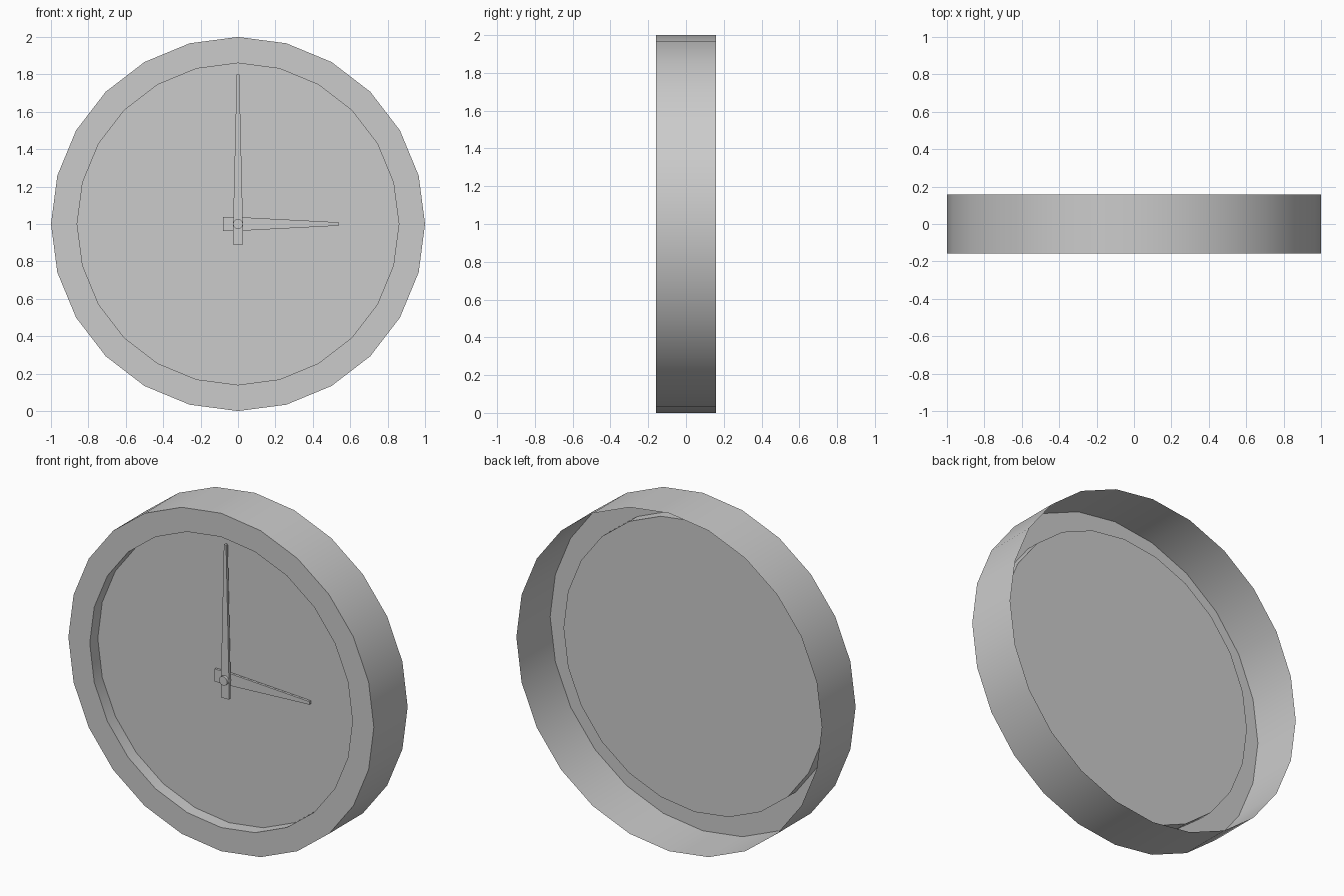
import bpy, bmesh
from math import sin, cos, tau

if "Cube" in bpy.data.objects:
    bpy.data.objects.remove(bpy.data.objects["Cube"])


def finish(name, bm):
    mesh = bpy.data.meshes.new(name)
    bm.to_mesh(mesh)
    bm.free()
    ob = bpy.data.objects.new(name, mesh)
    ob.location.z = 1
    bpy.context.collection.objects.link(ob)
    bpy.ops.object.select_all(action='DESELECT')
    ob.select_set(True)
    bpy.context.view_layer.objects.active = ob
    bpy.ops.object.shade_smooth_by_angle(angle=0.6)
    return ob


def lathe(name, profile, sides, cap=False):
    """Sweep (radius, y) points around the y axis; optionally cap the last ring."""
    bm = bmesh.new()
    rings = [[bm.verts.new((r * cos(tau * i / sides), y, r * sin(tau * i / sides)))
              for i in range(sides)] for r, y in profile]
    for a, b in zip(rings, rings[1:]):
        for i in range(sides):
            j = (i + 1) % sides
            bm.faces.new((a[i], b[i], b[j], a[j]))
    if cap:
        bm.faces.new(rings[-1])
    return finish(name, bm)


def hand(name, outline, y_front, y_back):
    """Flat extruded clock hand from an (x, z) outline."""
    bm = bmesh.new()
    face = bm.faces.new([bm.verts.new((x, y_front, z)) for x, z in outline])
    new = bmesh.ops.extrude_face_region(bm, geom=[face])['geom']
    for v in new:
        if isinstance(v, bmesh.types.BMVert):
            v.co.y = y_back
    bmesh.ops.recalc_face_normals(bm, faces=bm.faces)
    return finish(name, bm)


FRONT, BACK, DIAL = -0.158, 0.158, -0.083

# Thin casing, open at the back, with a rim folding in to the dial
lathe("casing", [(1, BACK), (1, FRONT), (0.86, FRONT), (0.86, DIAL)], 24)

# Recessed dial
lathe("dial", [(0.86, DIAL)], 24, cap=True)

# Minute hand points up, hour hand points right
hand("minute_hand", [(-0.026, -0.11), (0.026, -0.11), (0.026, 0.0),
                     (0.007, 0.8), (-0.007, 0.8), (-0.026, 0.0)], -0.122, -0.106)
hand("hour_hand", [(-0.08, -0.037), (0.0, -0.037), (0.54, -0.009),
                   (0.54, 0.009), (0.0, 0.037), (-0.08, 0.037)], -0.104, -0.09)

# Centre pin
lathe("centre_pin", [(0.027, DIAL), (0.027, -0.14)], 12, cap=True)
